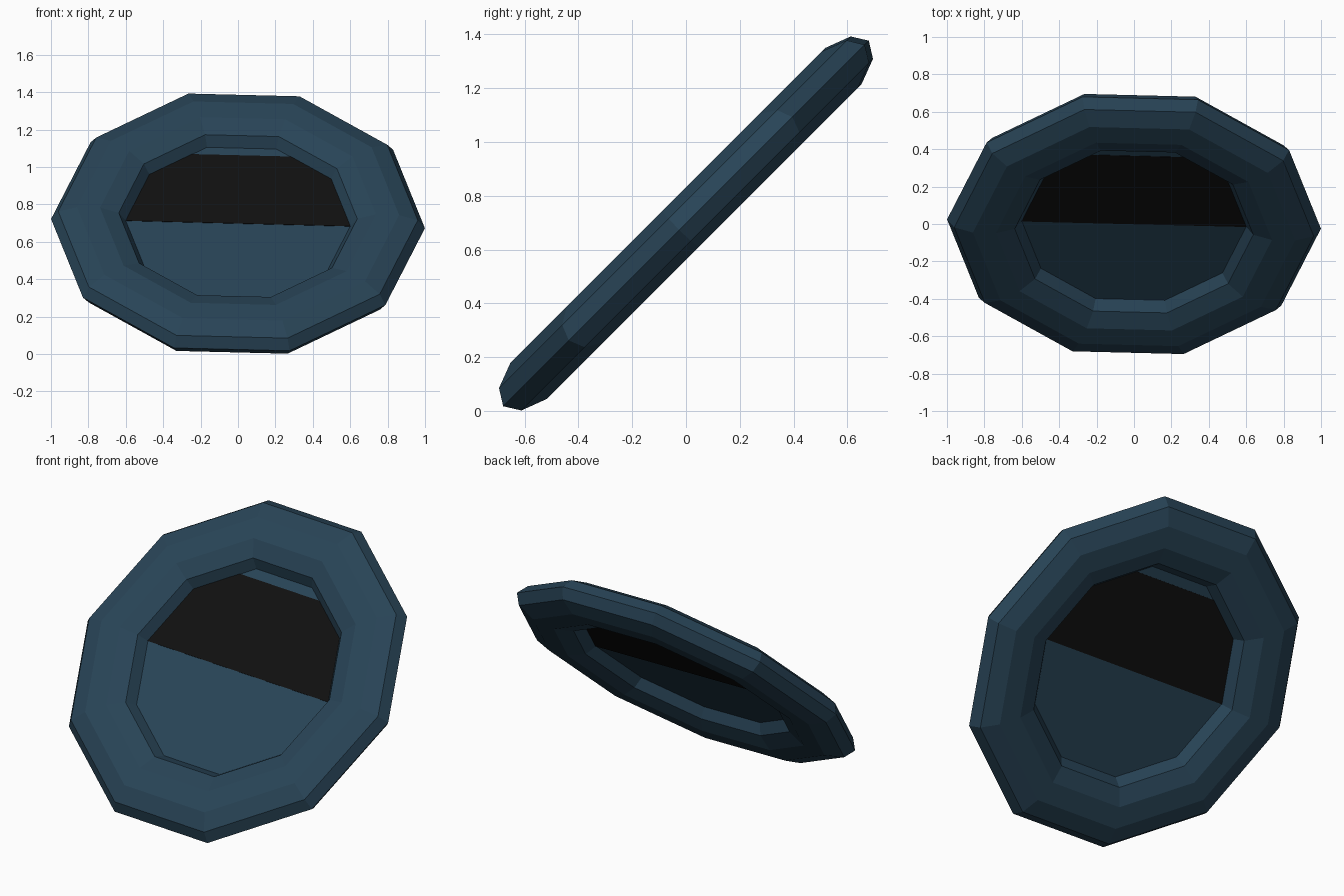
import bpy
import math
from mathutils import Matrix, Vector

if "Cube" in bpy.data.objects:
    bpy.data.objects.remove(bpy.data.objects["Cube"])

# Shared placement: tilted 45 degrees, with a slight spin in its own plane
PLACE = (Matrix.Translation((0, 0, 0.697))
         @ Matrix.Rotation(math.radians(45), 4, 'X')
         @ Matrix.Rotation(math.radians(-2), 4, 'Z'))


def make_material(name, rgb):
    mat = bpy.data.materials.new(name)
    mat.diffuse_color = (*rgb, 1)
    mat.use_nodes = True
    mat.node_tree.nodes["Principled BSDF"].inputs["Base Color"].default_value = mat.diffuse_color
    return mat


def make_object(name, verts, faces, mat):
    mesh = bpy.data.meshes.new(name)
    mesh.from_pydata([PLACE @ Vector(v) for v in verts], [], faces)
    mesh.materials.append(mat)
    mesh.update()
    obj = bpy.data.objects.new(name, mesh)
    bpy.context.collection.objects.link(obj)
    return obj


blue = make_material("slate blue", (0.021, 0.057, 0.093))
black = make_material("black", (0.005, 0.005, 0.005))

# Ring: ten-sided torus with a flattened ten-sided section
N = 10
verts, faces = [], []
for i in range(N):
    a = math.tau * i / N
    for j in range(N):
        b = math.tau * j / N
        r = 0.8 + 0.2 * math.cos(b)
        verts.append((r * math.cos(a), r * math.sin(a), 0.1 * math.sin(b)))
        i2, j2 = (i + 1) % N, (j + 1) % N
        faces.append((i * N + j, i2 * N + j, i2 * N + j2, i * N + j2))
make_object("ring", verts, faces, blue)

# Centre panel: flat disc whose rim is buried in the ring
rim = [(0.75 * math.cos(math.tau * i / N), 0.75 * math.sin(math.tau * i / N), 0)
       for i in range(N)]
make_object("centre_panel", rim, [tuple(range(N))], blue)

# Dark half: thin plate showing on both sides of the upper half of the panel
w, top, t = 0.68, 0.515, 0.002
plate = [(x, y, z) for z in (-t, t)
         for x, y in ((-w, 0), (w, 0), (w, top), (-w, top))]
plate_faces = [(3, 2, 1, 0), (4, 5, 6, 7)]
plate_faces += [(k, (k + 1) % 4, (k + 1) % 4 + 4, k + 4) for k in range(4)]
make_object("dark_half_panel", plate, plate_faces, black)
